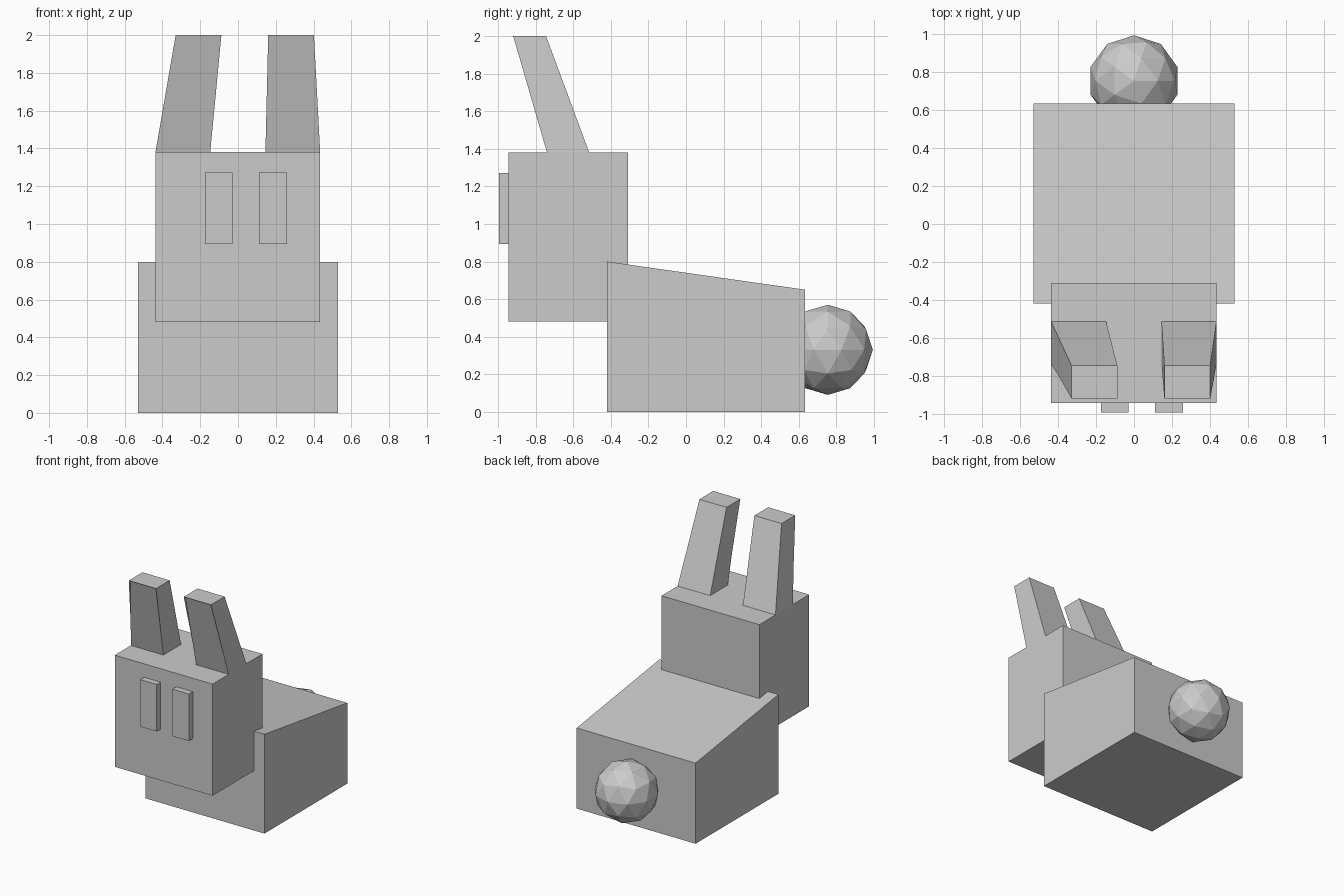
import bpy, bmesh
from mathutils import Vector

if "Cube" in bpy.data.objects:
    bpy.data.objects.remove(bpy.data.objects["Cube"])


def frustum(name, bottom, top):
    """Box-like solid; bottom and top are (x0, x1, y0, y1, z at y0, z at y1)."""
    bm = bmesh.new()
    rings = []
    for x0, x1, y0, y1, z0, z1 in (bottom, top):
        pts = ((x0, y0, z0), (x1, y0, z0), (x1, y1, z1), (x0, y1, z1))
        rings.append([bm.verts.new(p) for p in pts])
    lo, hi = rings
    bm.faces.new(lo[::-1])
    bm.faces.new(hi)
    sides = [bm.faces.new((lo[i], lo[(i + 1) % 4], hi[(i + 1) % 4], hi[i])) for i in range(4)]
    return bm, sides[0]


def finish(name, bm):
    mesh = bpy.data.meshes.new(name)
    bm.to_mesh(mesh)
    bm.free()
    obj = bpy.data.objects.new(name, mesh)
    bpy.context.collection.objects.link(obj)
    return obj


def box(name, x0, x1, y0, y1, z0, z1, z1_back=None):
    back = z1 if z1_back is None else z1_back
    bm, _ = frustum(name, (x0, x1, y0, y1, z0, z0), (x0, x1, y0, y1, z1, back))
    return finish(name, bm)


def ear(name, bottom_x, top_x):
    bm, front = frustum(name, (*bottom_x, -0.73, -0.515, 1.38, 1.38),
                        (*top_x, -0.92, -0.745, 2.0, 2.0))
    # shallow inner ear: top edge pressed in, bottom edge slightly raised
    bmesh.ops.inset_region(bm, faces=[front], thickness=0.035)
    for v in front.verts:
        v.co += Vector((0, 0.02 if v.co.z > 1.7 else -0.01, 0))
    return finish(name, bm)


# Body with sloping back, and head
box("body", -0.53, 0.53, -0.42, 0.635, 0.0, 0.8, 0.65)
box("head", -0.437, 0.435, -0.945, -0.31, 0.48, 1.38)

# Eyes
for side, x in (("left", -0.175), ("right", 0.112)):
    box(side + "_eye", x, x + 0.147, -0.995, -0.94, 0.893, 1.272)

# Ears
ear("left_ear", (-0.437, -0.147), (-0.33, -0.088))
ear("right_ear", (0.145, 0.435), (0.16, 0.402))

# Faceted ball tail
bpy.ops.mesh.primitive_ico_sphere_add(subdivisions=2, radius=0.24, location=(0, 0.755, 0.33))
bpy.context.object.name = "tail"
